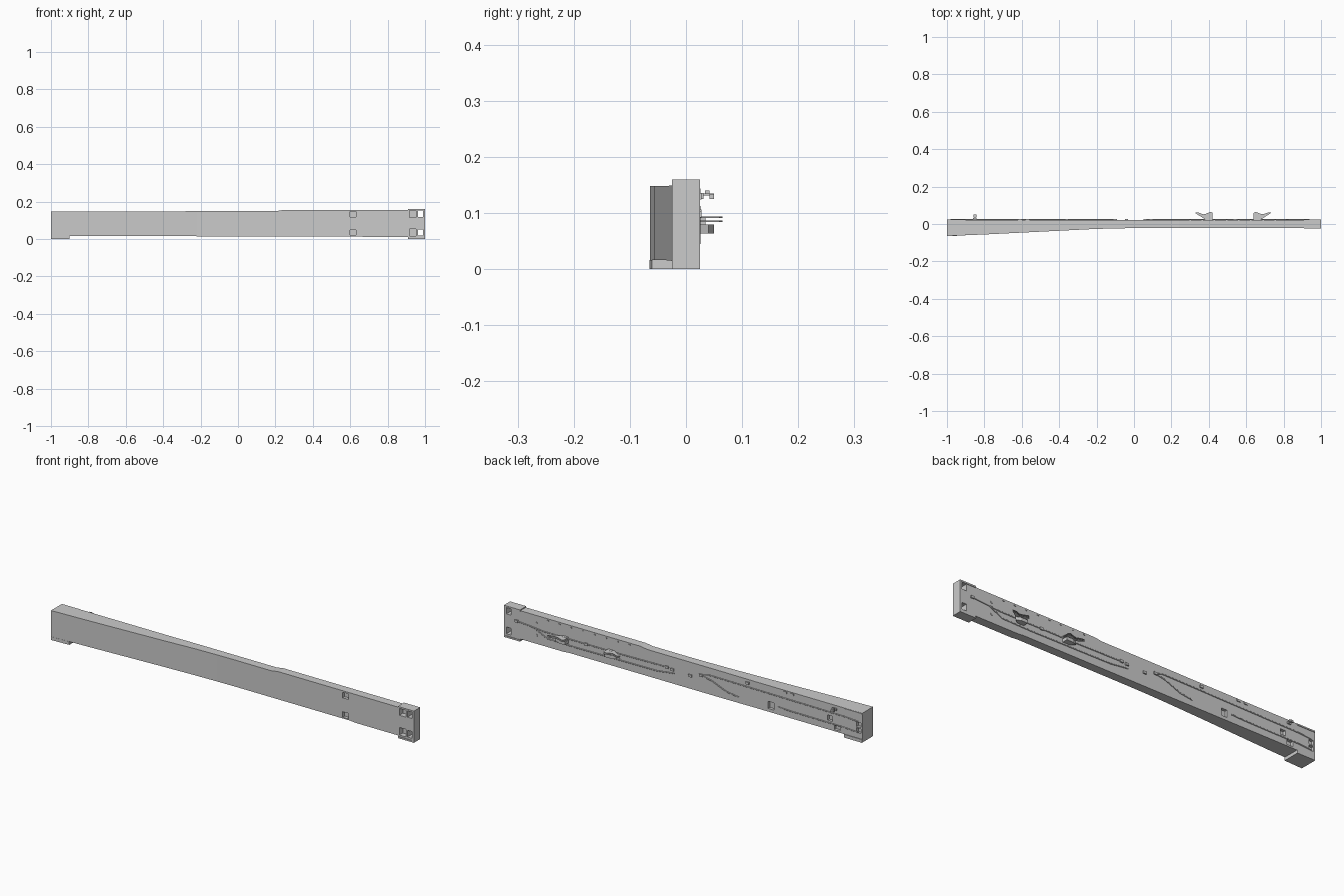
import bpy, bmesh
from mathutils import Vector

if "Cube" in bpy.data.objects:
    bpy.data.objects.remove(bpy.data.objects["Cube"])

BACK = 0.022  # plane of the rear face


def mesh_object(name, bm):
    bmesh.ops.recalc_face_normals(bm, faces=bm.faces)
    me = bpy.data.meshes.new(name)
    bm.to_mesh(me)
    bm.free()
    ob = bpy.data.objects.new(name, me)
    bpy.context.collection.objects.link(ob)
    return ob


def box(name, x0, x1, y0, y1, z0, z1):
    bm = bmesh.new()
    bmesh.ops.create_cube(bm, size=1)
    for v in bm.verts:
        v.co = Vector(((x0 + x1) / 2 + v.co.x * (x1 - x0),
                       (y0 + y1) / 2 + v.co.y * (y1 - y0),
                       (z0 + z1) / 2 + v.co.z * (z1 - z0)))
    return mesh_object(name, bm)


def plate(name, points, z0, z1):
    bm = bmesh.new()
    face = bm.faces.new([bm.verts.new((x, y, z0)) for x, y in points])
    ext = bmesh.ops.extrude_face_region(bm, geom=[face])
    bmesh.ops.translate(bm, vec=(0, 0, z1 - z0),
                        verts=[g for g in ext["geom"] if isinstance(g, bmesh.types.BMVert)])
    return mesh_object(name, bm)


def cut(target, *bounds):
    cutter = box("cutter", *bounds)
    cutter.hide_render = True
    mod = target.modifiers.new("cut", "BOOLEAN")
    mod.operation, mod.solver, mod.object = "DIFFERENCE", "EXACT", cutter
    bpy.context.view_layer.objects.active = target
    bpy.ops.object.modifier_apply(modifier=mod.name)
    bpy.data.objects.remove(cutter)


def cable(name, points, r=0.0025):
    cu = bpy.data.curves.new(name, "CURVE")
    cu.dimensions = "3D"
    cu.bevel_depth, cu.bevel_resolution, cu.use_fill_caps = r, 1, True
    sp = cu.splines.new("POLY")
    sp.points.add(len(points) - 1)
    for p, (x, z) in zip(sp.points, points):
        p.co = (x, BACK + 0.001, z, 1)
    ob = bpy.data.objects.new(name, cu)
    bpy.context.collection.objects.link(ob)


# Main beam: lofted rectangles (x, front y, bottom z, top z), flaring to the left
stations = [(-1, -.064, .016, .148), (-.8, -.056, .016, .148), (-.6, -.046, .016, .148),
            (-.4, -.036, .016, .148), (-.22, -.027, .015, .149), (-.1, -.0235, .015, .149),
            (0, -.022, .015, .149), (.2, -.022, .015, .149), (.24, -.022, .015, .155),
            (.64, -.022, .015, .155), (.67, -.022, .012, .155), (.915, -.022, .012, .155)]
bm = bmesh.new()
rings = [[bm.verts.new(c) for c in ((x, y, b), (x, BACK, b), (x, BACK, t), (x, y, t))]
         for x, y, b, t in stations]
for a, b in zip(rings, rings[1:]):
    for i in range(4):
        j = (i + 1) % 4
        bm.faces.new((a[i], a[j], b[j], b[i]))
bm.faces.new(rings[0])
bm.faces.new(rings[-1])
beam = mesh_object("beam", bm)

# Front pockets in the beam
for z in (.035, .133):
    cut(beam, .6, .632, -.1, -.006, z - .014, z + .014)
# Rear pockets near the wide end
for x, z, w, h in ((-.49, .05, .016, .018), (-.82, .075, .014, .013),
                   (-.86, .037, .016, .013), (-.98, .055, .012, .012), (-.98, .085, .012, .012)):
    cut(beam, x - w, x + w, .008, .1, z - h, z + h)

# End cap with through windows and front pockets
cap = box("end_cap_core", .91, .995, -.022, BACK, .006, .155)
for z in (.035, .135):
    cut(cap, .962, .988, -.1, .1, z - .017, z + .017)
    cut(cap, .917, .953, -.1, .005, z - .019, z + .019)
box("end_cap_top_flange", .91, 1, -.025, .025, .152, .16)
box("end_cap_bottom_flange", .91, 1, -.025, .025, 0, .008)
end_plate = box("end_plate", .992, 1, -.025, .025, 0, .16)

# Foot under the wide end
plate("foot", [(-1, -.065), (-.9, -.061), (-.9, .025), (-1, .025)], 0, .0162)

# Rear handles, mirrored about x = 0.53
wing = [(.325, .06), (.345, .061), (.37, .052), (.385, .055), (.41, .065), (.42, .06),
        (.42, BACK), (.385, BACK), (.36, .038)]
block = [(.36, .04), (.385, .05), (.42, .05), (.42, BACK - .002), (.385, BACK - .002)]
for side, m in (("left", 1), ("right", -1)):
    flip = lambda pts: [(.53 + m * (x - .53), y) for x, y in pts]
    plate(f"handle_block_{side}", flip(block), .064, .08)
    plate(f"handle_web_{side}", flip([(.39, .035), (.39, BACK - .002), (.415, BACK - .002), (.415, .035)]), .079, .094)
    for i, z in enumerate((.084, .091)):
        plate(f"handle_wing_{side}_{i}", flip(wing), z, z + .0025)

# Cables along the rear face
cable("cable_main", [(.93, .098), (.85, .092), (.78, .085), (.4, .085), (.08, .09)])
cable("cable_lower", [(.83, .088), (.76, .055), (.6, .052), (.15, .056), (.05, .068)])
cable("cable_branch_down", [(-.1, .1), (-.16, .088), (-.24, .055), (-.31, .045)])
cable("cable_branch_top", [(-.1, .1), (-.14, .112), (-.6, .108), (-.9, .105), (-.98, .1)])
cable("cable_wide_end", [(-.53, .055), (-.6, .052), (-.9, .05), (-.98, .045)])

# Small rear clips and bosses
for i, (x, z) in enumerate(((.93, .098), (.54, .085), (.09, .09), (.06, .086), (-.04, .082),
                            (-.1, .1), (-.36, .13))):
    box(f"cable_clip_{i}", x - .009, x + .009, BACK - .002, .028, z - .006, z + .006)
for i, x in enumerate((-.57, -.61)):
    box(f"top_clip_{i}", x - .01, x + .01, BACK - .002, .026, .134, .144)
for i in range(8):
    x = .3 + i * .065
    box(f"top_tab_{i}", x - .004, x + .004, BACK - .002, .025, .143, .148)
for i, z in enumerate((.055, .115)):
    bm = bmesh.new()
    bmesh.ops.create_cone(bm, cap_ends=True, segments=12, radius1=.007, radius2=.007, depth=.006)
    for v in bm.verts:
        v.co = Vector((v.co.x + .82, v.co.z + BACK, v.co.y + z))
    mesh_object(f"boss_{i}", bm)

# Hook standing off the rear of the wide end
box("hook_stem", -.853, -.847, BACK - .002, .05, .131, .135)
box("hook_inner", -.86, -.842, .024, .031, .125, .136)
box("hook_outer", -.858, -.842, .042, .05, .125, .134)
box("hook_top", -.857, -.843, .034, .042, .134, .14)
# Thin rail along the rear top edge of the wide end
box("edge_rail", -1, -.9, BACK - .002, .025, .14, .147)
